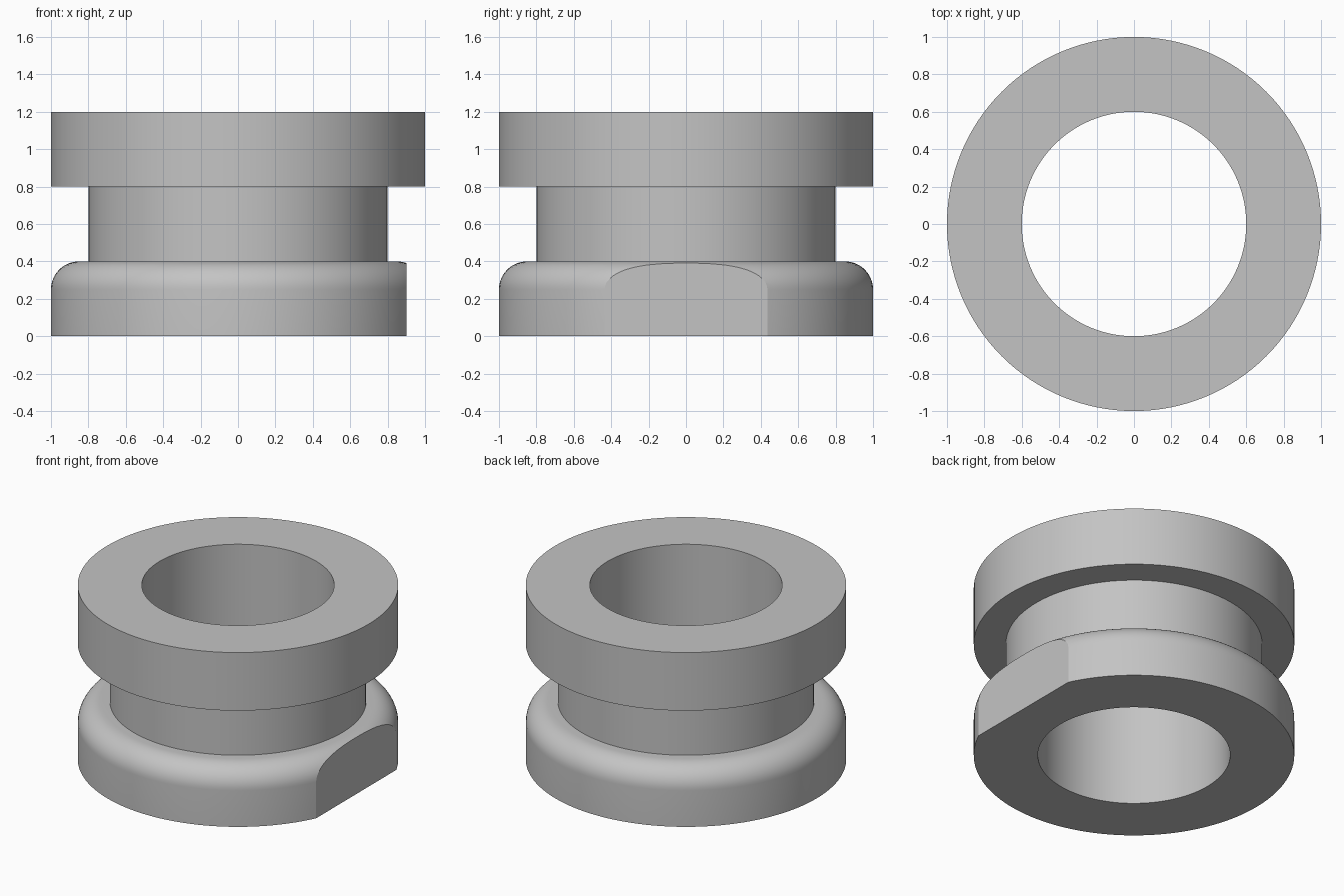
import bpy, bmesh, math

cube = bpy.data.objects.get("Cube")
if cube:
    bpy.data.objects.remove(cube, do_unlink=True)

SEGMENTS = 128
BORE, NECK, RIM = 0.6, 0.8, 1.0
BASE_TOP, NECK_TOP, TOP = 0.4, 0.8, 1.2
FILLET, FLAT_X = 0.15, 0.9

grey = bpy.data.materials.new("plain grey")
grey.use_nodes = True
colour = (0.55, 0.55, 0.55, 1)
grey.diffuse_color = colour
grey.node_tree.nodes["Principled BSDF"].inputs["Base Color"].default_value = colour


def add_object(name, bm):
    bmesh.ops.recalc_face_normals(bm, faces=bm.faces)
    mesh = bpy.data.meshes.new(name)
    bm.to_mesh(mesh)
    bm.free()
    obj = bpy.data.objects.new(name, mesh)
    bpy.context.collection.objects.link(obj)
    return obj


# Closed half section: base flange with rounded shoulder, neck, square top flange
profile = [(BORE, 0), (RIM, 0)]
STEPS = 12
for i in range(STEPS + 1):
    a = math.pi / 2 * i / STEPS
    profile.append((RIM - FILLET + FILLET * math.cos(a),
                    BASE_TOP - FILLET + FILLET * math.sin(a)))
profile += [(NECK, BASE_TOP), (NECK, NECK_TOP), (RIM, NECK_TOP), (RIM, TOP), (BORE, TOP)]

# Flanged bushing body, turned around z
bm = bmesh.new()
verts = [bm.verts.new((r, 0, z)) for r, z in profile]
edges = [bm.edges.new((v, verts[i - 1])) for i, v in enumerate(verts)]
bmesh.ops.spin(bm, geom=verts + edges, cent=(0, 0, 0), axis=(0, 0, 1),
               angle=math.tau, steps=SEGMENTS, use_merge=False)
bmesh.ops.remove_doubles(bm, verts=bm.verts, dist=1e-4)
body = add_object("flanged_bushing", bm)
body.data.materials.append(grey)

# Cutter for the locating flat on the base flange
bm = bmesh.new()
bmesh.ops.create_cube(bm, size=1)
bmesh.ops.scale(bm, vec=(0.4, 2, 0.7), verts=bm.verts)
bmesh.ops.translate(bm, vec=(FLAT_X + 0.2, 0, 0.25), verts=bm.verts)
cutter = add_object("flat_cutter", bm)
cutter.data.materials.append(grey)
cutter.hide_render = True

# Cut the flat, then shade with crisp edges
cut = body.modifiers.new("base flat", "BOOLEAN")
cut.operation = "DIFFERENCE"
cut.solver = "EXACT"
cut.object = cutter
bpy.ops.object.select_all(action="DESELECT")
body.select_set(True)
bpy.context.view_layer.objects.active = body
bpy.ops.object.modifier_apply(modifier=cut.name)
bpy.data.objects.remove(cutter, do_unlink=True)
bpy.ops.object.shade_smooth_by_angle(angle=math.radians(20))
